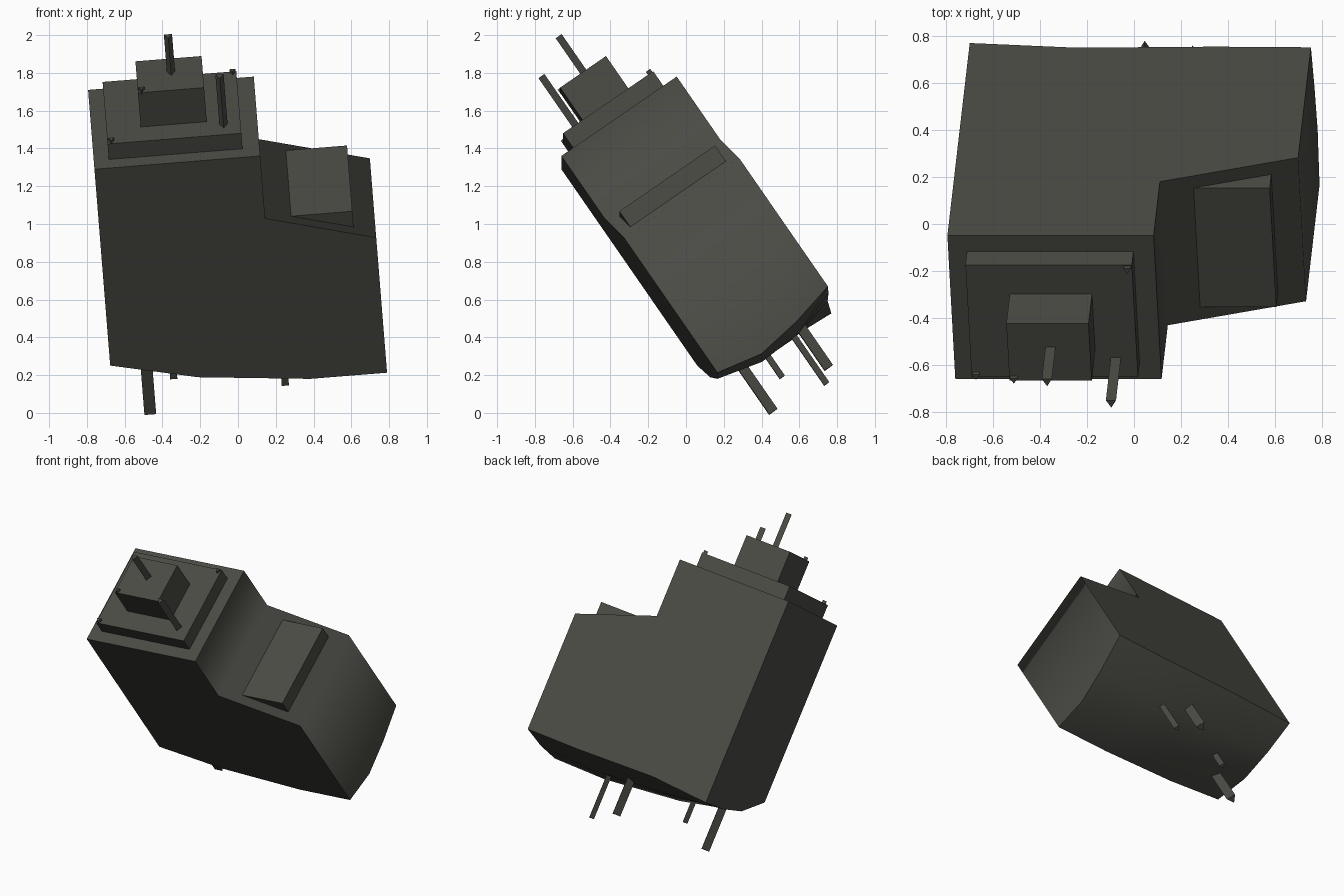
import bpy, bmesh, math
from mathutils import Matrix, Vector

if "Cube" in bpy.data.objects:
    bpy.data.objects.remove(bpy.data.objects["Cube"])

# Tilted local frame: u = width, v = depth, w = height; origin at tower top front left
U = Vector((0.997, 0, 0.08)).normalized()
V = Vector((-0.045, 0.823, 0.566))
V = (V - U * V.dot(U)).normalized()
W = U.cross(V)
FRAME = Matrix.Translation((-0.76, -0.66, 1.29)) @ Matrix((U, V, W)).transposed().to_4x4()

grey = bpy.data.materials.new("dark olive grey")
grey.diffuse_color = (0.07, 0.07, 0.06, 1)
grey.use_nodes = True
grey.node_tree.nodes["Principled BSDF"].inputs["Base Color"].default_value = grey.diffuse_color


def finish(bm, name):
    bmesh.ops.recalc_face_normals(bm, faces=bm.faces)
    bm.transform(FRAME)
    me = bpy.data.meshes.new(name)
    bm.to_mesh(me)
    bm.free()
    me.materials.append(grey)
    ob = bpy.data.objects.new(name, me)
    bpy.context.collection.objects.link(ob)
    return ob


def box(name, lo, hi):
    bm = bmesh.new()
    lo, hi = Vector(lo), Vector(hi)
    size = Matrix.Diagonal((*(hi - lo), 1))
    bmesh.ops.create_cube(bm, size=1, matrix=Matrix.Translation((lo + hi) / 2) @ size)
    return finish(bm, name)


def rod(name, u, v, w0, w1, r, facing, r_top=None):
    """Three-sided rod whose sharp edge points along facing * v."""
    bm = bmesh.new()
    m = Matrix.Translation((u, v, (w0 + w1) / 2)) @ Matrix.Rotation(facing * math.pi / 2, 4, 'Z')
    # the first corner of a Blender cone lies on +y, so turn it from there
    m = Matrix.Translation((u, v, (w0 + w1) / 2)) @ Matrix.Rotation(0 if facing > 0 else math.pi, 4, 'Z')
    bmesh.ops.create_cone(bm, cap_ends=True, segments=3, radius1=r,
                          radius2=r if r_top is None else r_top,
                          depth=abs(w1 - w0), matrix=m)
    return finish(bm, name)


# Main body: stepped top outline, gently bulging underside grid
DEPTH = 0.742
outline = [(0, 0), (0.88, 0), (0.88, -0.404), (1.458, -0.584)]
cols = [0, 0.46, 1.05, 1.458]
rows = [0, 0.247, 0.495, DEPTH]
under = [(-1.267, -1.387, -1.455, -1.455),
         (-1.388, -1.47, -1.515, -1.505),
         (-1.43, -1.47, -1.50, -1.47),
         (-1.442, -1.407, -1.415, -1.41)]
bm = bmesh.new()
front = [bm.verts.new((u, 0, w)) for u, w in outline]
back = [bm.verts.new((u, DEPTH, w)) for u, w in outline]
grid = [[bm.verts.new((u, v, w)) for u, w in zip(cols, ws)] for v, ws in zip(rows, under)]
for i in range(3):
    bm.faces.new((front[i], front[i + 1], back[i + 1], back[i]))
    for j in range(3):
        bm.faces.new((grid[i][j], grid[i][j + 1], grid[i + 1][j + 1], grid[i + 1][j]))
bm.faces.new(front + grid[0][::-1])
bm.faces.new(back + grid[3][::-1])
for k, e in ((0, 0), (3, 3)):
    bm.faces.new([front[k], back[k]] + [grid[i][e] for i in (3, 2, 1, 0)])
bmesh.ops.recalc_face_normals(bm, faces=bm.faces)
# smooth across the step and underside, hard around the front and back walls
for f in bm.faces:
    f.smooth = True
for e in bm.edges:
    walls = any(abs(f.normal.y) > 0.95 for f in e.link_faces)
    e.smooth = not walls and e.calc_face_angle() < math.radians(76)
    if all(abs(vert.co.x - 1.458) < 1e-4 and vert.co.z < -1.3 for vert in e.verts):
        e.smooth = False
    if all(abs(vert.co.x) < 1e-4 for vert in e.verts):
        e.smooth = False
finish(bm, "main_body")

# Stacked tiers on the tower and panel on the sloping shoulder
box("lower_tier", (0.08, 0.08, -0.02), (0.79, 0.66, 0.1))
box("upper_tier", (0.262, 0.213, 0.08), (0.613, 0.508, 0.32))
box("shoulder_panel", (1.01, 0.065, -0.56), (1.343, 0.68, -0.447))

# Antennas on top
rod("tall_antenna", 0.445, 0.375, 0.31, 0.56, 0.025, -1)
rod("side_antenna", 0.70, 0.168, 0.09, 0.42, 0.025, -1)

# Small studs at tier corners
for i, (u, v, w) in enumerate([(0.10, 0.097, 0.1), (0.282, 0.229, 0.32), (0.77, 0.645, 0.1)]):
    rod(f"corner_stud_{i + 1}", u, v, w - 0.01, w + 0.02, 0.018, -1)

# Rods hanging below
for i, (u, v, w, r) in enumerate([(0.191, 0.175, -1.71, 0.036), (0.33, 0.315, -1.596, 0.022),
                                  (0.72, 0.525, -1.72, 0.036), (0.916, 0.462, -1.797, 0.022)]):
    rod(f"hanging_rod_{i + 1}", u, v, w, -1.36, r, 1)
